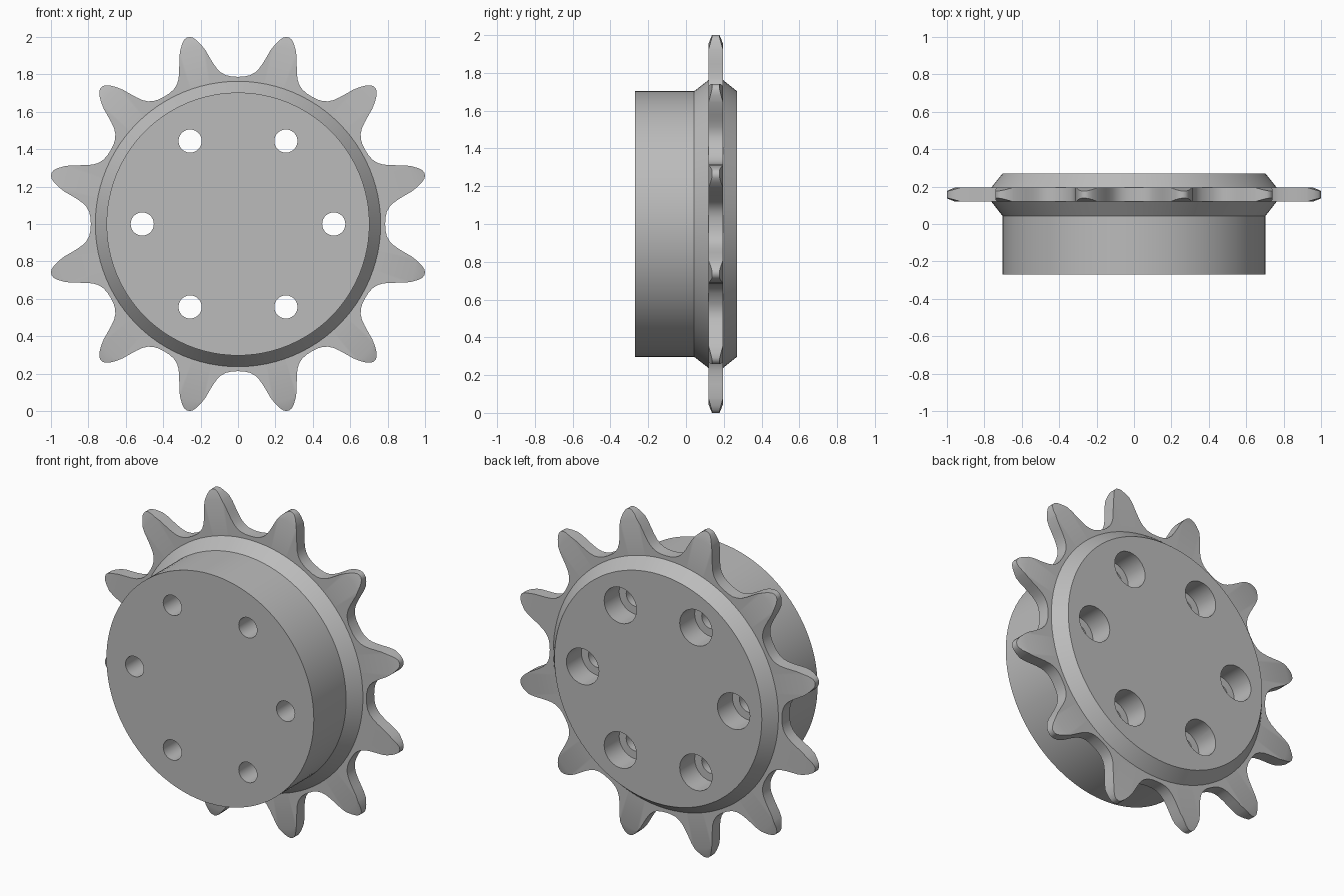
import bpy
import bmesh
from math import sin, cos, pi, radians
from mathutils import Vector

if "Cube" in bpy.data.objects:
    bpy.data.objects.remove(bpy.data.objects["Cube"], do_unlink=True)

TEETH = 12
AXIS_Z = 1.0
PLATE_FRONT, PLATE_BACK = 0.12, 0.195
BODY_FRONT, BODY_BACK = -0.27, 0.27

steel = bpy.data.materials.new("steel_grey")
steel.use_nodes = True
steel.diffuse_color = (0.5, 0.5, 0.5, 1)
steel.node_tree.nodes["Principled BSDF"].inputs["Base Color"].default_value = (0.5, 0.5, 0.5, 1)


def lathe(bm, profile, segments, cx=0.0, cz=AXIS_Z):
    """Spin a (radius, y) profile about an axis along y and close both ends."""
    rings = []
    for r, y in profile:
        rings.append([bm.verts.new((cx + r * cos(2 * pi * i / segments), y,
                                    cz + r * sin(2 * pi * i / segments)))
                      for i in range(segments)])
    for a, b in zip(rings, rings[1:]):
        for i in range(segments):
            j = (i + 1) % segments
            bm.faces.new((a[i], a[j], b[j], b[i]))
    bm.faces.new(rings[0])
    bm.faces.new(rings[-1])


def make_object(name, bm):
    bmesh.ops.recalc_face_normals(bm, faces=bm.faces[:])
    mesh = bpy.data.meshes.new(name)
    bm.to_mesh(mesh)
    bm.free()
    mesh.materials.append(steel)
    obj = bpy.data.objects.new(name, mesh)
    bpy.context.collection.objects.link(obj)
    return obj


def shade(obj):
    bpy.ops.object.select_all(action='DESELECT')
    obj.select_set(True)
    bpy.context.view_layer.objects.active = obj
    bpy.ops.object.shade_smooth_by_angle(angle=radians(30))


# Hub with a double-bevelled flange
bm = bmesh.new()
lathe(bm, [(0.703, BODY_FRONT), (0.703, 0.043), (0.763, PLATE_FRONT),
           (0.763, PLATE_BACK), (0.703, BODY_BACK)], 96)
hub = make_object("hub", bm)

# Six bolt holes, counterbored from the back
bm = bmesh.new()
for k in range(6):
    a = k * pi / 3
    lathe(bm, [(0.062, BODY_FRONT - 0.1), (0.062, 0.125), (0.11, 0.125),
               (0.11, BODY_BACK + 0.1)], 28,
          0.512 * cos(a), AXIS_Z + 0.512 * sin(a))
cutter = make_object("bolt_hole_cutter", bm)
cutter.hide_render = True
cut = hub.modifiers.new("bolt_holes", 'BOOLEAN')
cut.operation = 'DIFFERENCE'
cut.solver = 'EXACT'
cut.object = cutter
bpy.context.view_layer.objects.active = hub
bpy.ops.object.modifier_apply(modifier=cut.name)
bpy.data.objects.remove(cutter, do_unlink=True)
shade(hub)

# Tooth ring: half a pitch from valley to tip as (degrees, radius)
half = [(0, 0.787), (2.4, 0.789), (4.6, 0.798), (6.4, 0.815), (7.7, 0.838),
        (8.8, 0.87), (9.7, 0.905), (10.6, 0.945), (11.6, 0.978),
        (12.7, 1.007), (13.7, 1.026), (14.5, 1.033)]
pitch = 360 / TEETH
whole = half + [(pitch - d, r) for d, r in reversed(half[1:])]
outline = [(radians(d + k * pitch), r) for k in range(TEETH) for d, r in whole]

bm = bmesh.new()
loops = []
for inner, y in ((False, PLATE_FRONT), (False, PLATE_BACK),
                 (True, PLATE_BACK), (True, PLATE_FRONT)):
    loops.append([bm.verts.new(((0.72 if inner else r) * cos(a), y,
                                AXIS_Z + (0.72 if inner else r) * sin(a)))
                  for a, r in outline])
n = len(outline)
for q in range(4):
    a, b = loops[q], loops[(q + 1) % 4]
    for i in range(n):
        j = (i + 1) % n
        bm.faces.new((a[i], a[j], b[j], b[i]))

# Chamfer both sides of every tooth tip
CHAMFER_START = 0.975
mid = (PLATE_FRONT + PLATE_BACK) / 2
centre = Vector((0, 0, AXIS_Z))
for k in range(TEETH):
    a = radians((k + 0.5) * pitch)
    d = Vector((cos(a), 0, sin(a)))
    bmesh.ops.bisect_plane(bm, geom=bm.verts[:] + bm.edges[:] + bm.faces[:],
                           plane_co=centre + d * CHAMFER_START, plane_no=d)
    for v in bm.verts:
        over = (v.co - centre).dot(d) - CHAMFER_START
        if over > 0.0001:
            v.co.y += over * 0.32 * (1 if v.co.y < mid else -1)
tooth_ring = make_object("tooth_ring", bm)
shade(tooth_ring)
